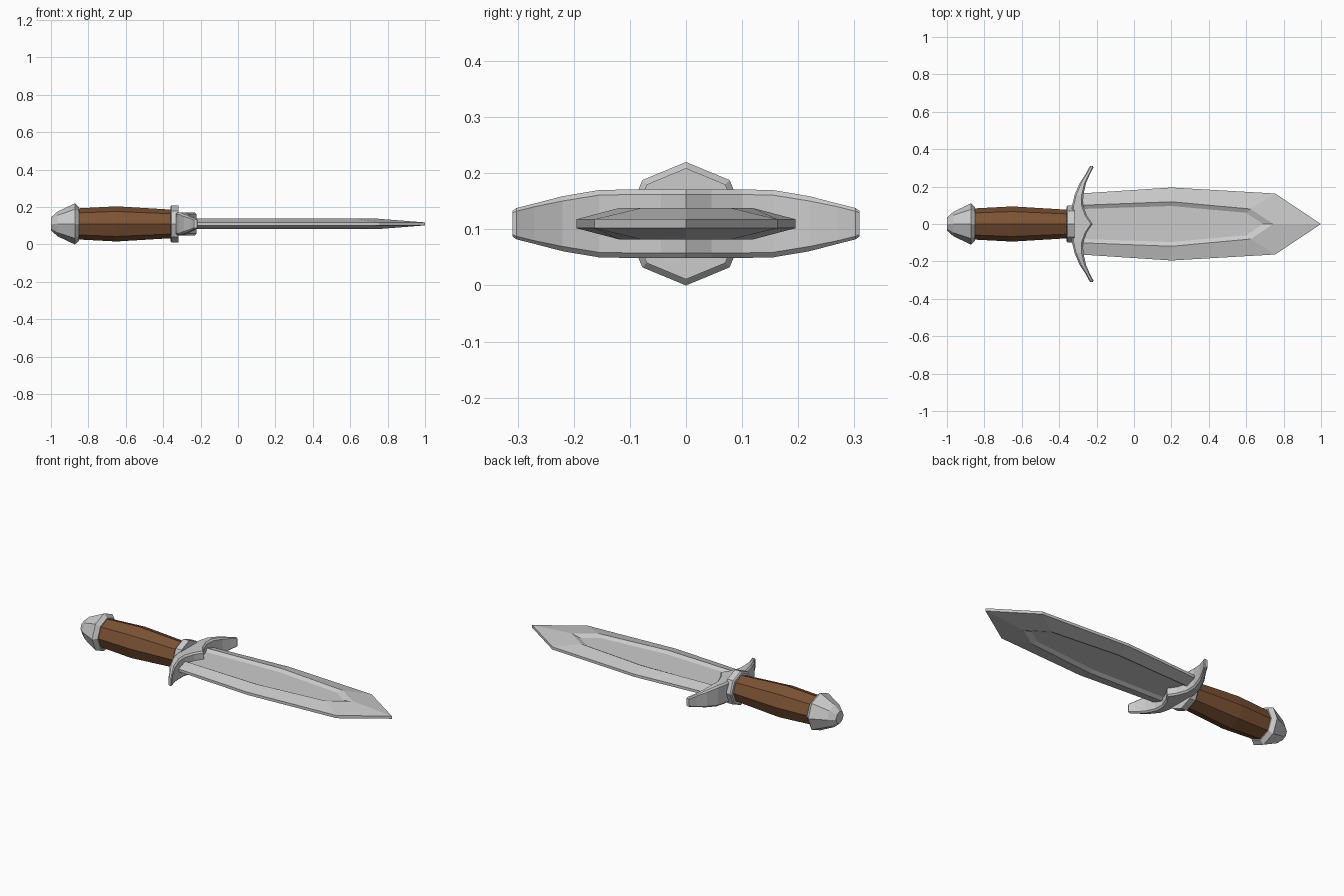
import bpy, bmesh
from math import cos, sin, pi

if "Cube" in bpy.data.objects:
    bpy.data.objects.remove(bpy.data.objects["Cube"])

ZC = 0.11  # height of the dagger's long axis


def loft(name, loops, color=None):
    """Skin a stack of closed loops and cap both ends."""
    bm = bmesh.new()
    rings = [[bm.verts.new(p) for p in loop] for loop in loops]
    n = len(rings[0])
    for a, b in zip(rings, rings[1:]):
        for i in range(n):
            j = (i + 1) % n
            bm.faces.new((a[i], a[j], b[j], b[i]))
    bm.faces.new(rings[0])
    bm.faces.new(rings[-1])
    bmesh.ops.recalc_face_normals(bm, faces=bm.faces)
    mesh = bpy.data.meshes.new(name)
    bm.to_mesh(mesh)
    bm.free()
    obj = bpy.data.objects.new(name, mesh)
    bpy.context.collection.objects.link(obj)
    if color:
        mat = bpy.data.materials.new(name + "_color")
        mat.diffuse_color = color
        mat.use_nodes = True
        mat.node_tree.nodes["Principled BSDF"].inputs["Base Color"].default_value = mat.diffuse_color
        mesh.materials.append(mat)
    return obj


def octagon_part(name, profile, color=None):
    """Eight-sided turned part along x from (x, radius) pairs."""
    loft(name, [[(x, r * sin(k * pi / 4), ZC + r * cos(k * pi / 4))
                 for k in range(8)] for x, r in profile], color)


# Pommel, wooden grip and collar
octagon_part("pommel", [(-1.0, 0.035), (-0.965, 0.066), (-0.872, 0.11), (-0.85, 0.09)])
octagon_part("grip", [(-0.87, 0.082), (-0.84, 0.084), (-0.65, 0.094), (-0.35, 0.076)],
             (0.20, 0.085, 0.035, 1))
octagon_part("collar", [(-0.362, 0.092), (-0.355, 0.099), (-0.318, 0.099)])

# Crossguard: chamfered sections swept along y (y, back x, front x, half height)
half = [(0.0, -0.335, -0.222, 0.061), (0.045, -0.335, -0.252, 0.061),
        (0.10, -0.331, -0.272, 0.061), (0.155, -0.318, -0.271, 0.060),
        (0.22, -0.290, -0.256, 0.049), (0.27, -0.257, -0.234, 0.036),
        (0.302, -0.240, -0.217, 0.028), (0.309, -0.235, -0.220, 0.023)]
stations = [(-y, a, b, h) for y, a, b, h in reversed(half[1:])] + half
sections = []
for y, a, b, h in stations:
    c = min(0.009, (b - a) * 0.25)
    sections.append([(x, y, ZC + z) for x, z in (
        (a + c, h), (b - c, h), (b, h - c), (b, c - h),
        (b - c, -h), (a + c, -h), (a, c - h), (a, h - c))])
loft("crossguard", sections)


# Blade: cutting edge, shoulder and sunken fuller loops, stacked top to bottom
def blade_loop(points, z):
    mirrored = [(x, -y) for x, y in reversed(points[:-1])]
    return [(x, y, ZC + z) for x, y in points + mirrored]


edge = [(-0.29, 0.163), (0.2, 0.195), (0.755, 0.163), (1.0, 0.0)]
shoulder = [(-0.29, 0.10), (0.2, 0.119), (0.625, 0.08), (0.745, 0.0)]
fuller = [(-0.29, 0.08), (0.2, 0.096), (0.60, 0.06), (0.69, 0.0)]
layers = [(fuller, 0.016), (shoulder, 0.028), (edge, 0.008)]
loft("blade", [blade_loop(p, z) for p, z in layers] +
     [blade_loop(p, -z) for p, z in reversed(layers)])
